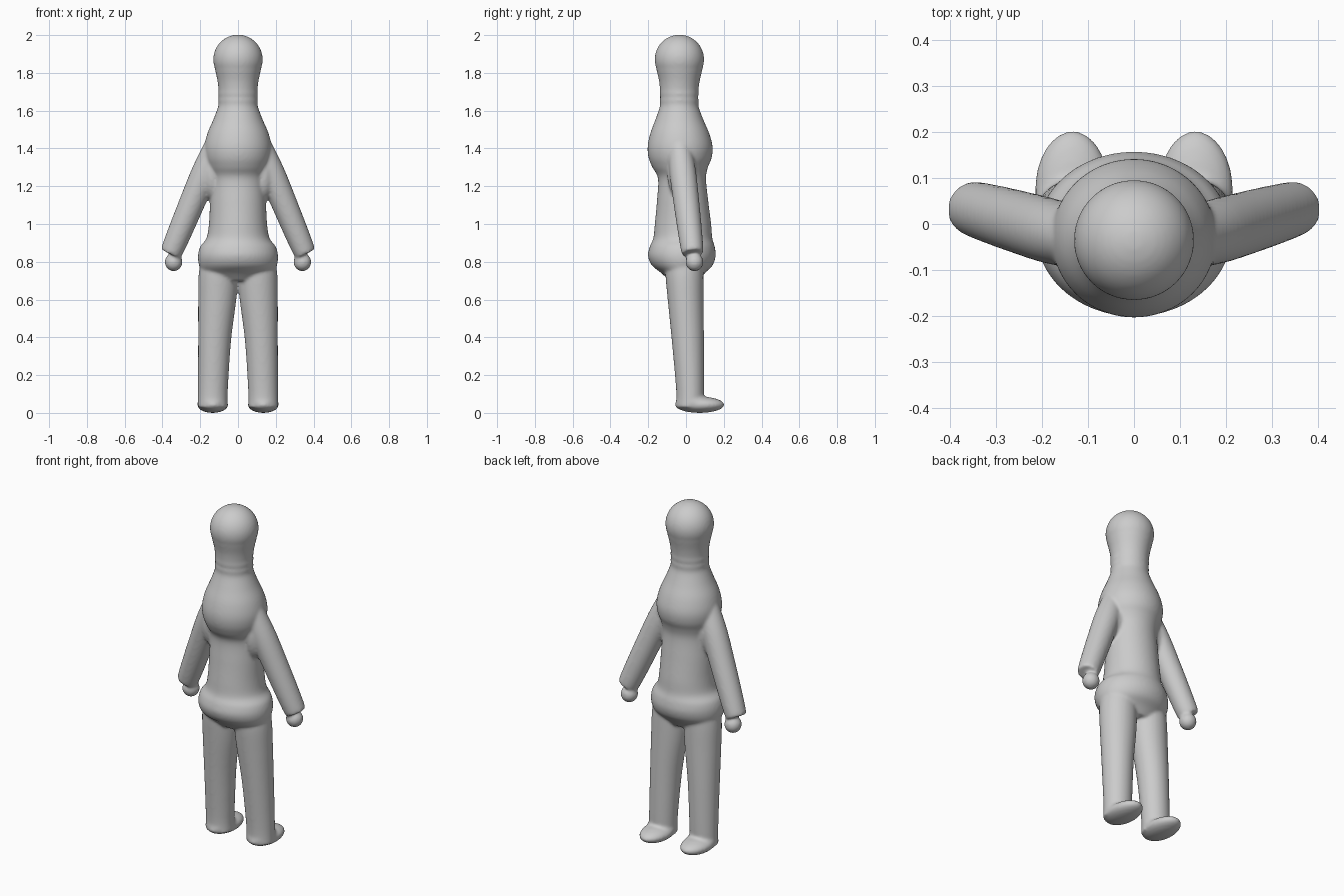
import bpy, bmesh, math
from mathutils import Vector, Matrix

bm = bmesh.new()


def catmull(rows, steps=5):
    """Smoothly resample a short list of profile rows."""
    out = []
    for i in range(len(rows) - 1):
        a, b, c, d = (rows[max(0, min(len(rows) - 1, i + k))] for k in (-1, 0, 1, 2))
        for s in range(steps):
            t = s / steps
            out.append([0.5 * (2 * q + (r - p) * t + (2 * p - 5 * q + 4 * r - w) * t * t
                               + (3 * q - p - 3 * r + w) * t ** 3)
                        for p, q, r, w in zip(a, b, c, d)])
    return out + [list(rows[-1])]


def loft(rows, axis=Vector((0, 0, 1)), n=48):
    """Closed skin over elliptical rings; row = x, y, z, rx, ry."""
    turn = Vector((0, 0, 1)).rotation_difference(axis)
    rings = []
    for x, y, z, rx, ry in rows:
        ring = []
        for k in range(n):
            a = 2 * math.pi * k / n
            p = Vector((x, y, z)) + turn @ Vector((rx * math.cos(a), ry * math.sin(a), 0))
            ring.append(bm.verts.new(p))
        rings.append(ring)
    for lo, hi in zip(rings, rings[1:]):
        for k in range(n):
            bm.faces.new((lo[k], lo[(k + 1) % n], hi[(k + 1) % n], hi[k]))
    bm.faces.new(rings[0][::-1])
    bm.faces.new(rings[-1])


def ball(center, radii):
    mat = Matrix.Translation(center) @ Matrix.Diagonal((*radii, 1))
    bmesh.ops.create_uvsphere(bm, u_segments=40, v_segments=24, radius=1, matrix=mat)


# Torso, from hips to neck: z, y centre, x radius, y radius
torso = [
    (0.70, -0.01, 0.12, 0.08), (0.74, -0.015, 0.185, 0.115), (0.78, -0.02, 0.206, 0.16),
    (0.83, -0.022, 0.212, 0.179), (0.88, -0.02, 0.20, 0.172), (0.925, -0.017, 0.167, 0.156),
    (1.00, -0.016, 0.154, 0.149), (1.12, -0.018, 0.148, 0.136), (1.24, -0.021, 0.143, 0.127),
    (1.30, -0.031, 0.158, 0.147), (1.35, -0.031, 0.174, 0.167), (1.41, -0.031, 0.178, 0.172),
    (1.48, -0.033, 0.162, 0.156), (1.55, -0.035, 0.132, 0.128), (1.61, -0.036, 0.109, 0.106),
    (1.635, -0.036, 0.103, 0.101), (1.655, -0.036, 0.105, 0.103), (1.67, -0.036, 0.102, 0.100),
    (1.69, -0.036, 0.105, 0.103), (1.71, -0.036, 0.103, 0.102), (1.76, -0.035, 0.109, 0.108),
    (1.82, -0.035, 0.122, 0.122), (1.87, -0.035, 0.130, 0.130)]
loft(catmull([(0, y, z, rx, ry) for z, y, rx, ry in torso]))

# Head
ball((0, -0.035, 1.871), (0.131, 0.131, 0.131))

for s in (-1, 1):
    # Leg
    loft(catmull([(s * 0.134, 0.020, 0.03, 0.079, 0.073),
                  (s * 0.133, 0.022, 0.12, 0.079, 0.074),
                  (s * 0.124, 0.010, 0.38, 0.087, 0.085),
                  (s * 0.110, -0.002, 0.60, 0.101, 0.095),
                  (s * 0.105, -0.008, 0.72, 0.104, 0.10),
                  (s * 0.100, -0.010, 0.80, 0.100, 0.10)]))
    # Foot
    ball((s * 0.134, 0.072, 0.043), (0.082, 0.131, 0.043))
    ball((s * 0.134, 0.035, 0.055), (0.081, 0.09, 0.047))
    # Arm
    top, wrist = Vector((s * 0.115, -0.035, 1.42)), Vector((s * 0.355, 0.035, 0.845))
    radii = [(0, 0.060), (0.25, 0.070), (0.55, 0.068), (0.8, 0.064), (0.95, 0.060), (1, 0.056)]
    loft(catmull([(*top.lerp(wrist, t), r, r) for t, r in radii]), (top - wrist).normalized())
    # Shoulder and underarm blend
    ball((s * 0.135, -0.025, 1.27), (0.062, 0.075, 0.14))
    # Hand
    ball((s * 0.341, 0.045, 0.798), (0.047, 0.047, 0.048))

bmesh.ops.recalc_face_normals(bm, faces=bm.faces)
mesh = bpy.data.meshes.new("figure")
bm.to_mesh(mesh)
bm.free()
figure = bpy.data.objects.new("figure", mesh)
bpy.context.collection.objects.link(figure)

# Fuse the parts into one soft skin
fuse = figure.modifiers.new("fuse", 'REMESH')
fuse.mode = 'VOXEL'
fuse.voxel_size = 0.008
fuse.use_smooth_shade = True
soft = figure.modifiers.new("soften", 'SMOOTH')
soft.factor = 0.5
soft.iterations = 8
